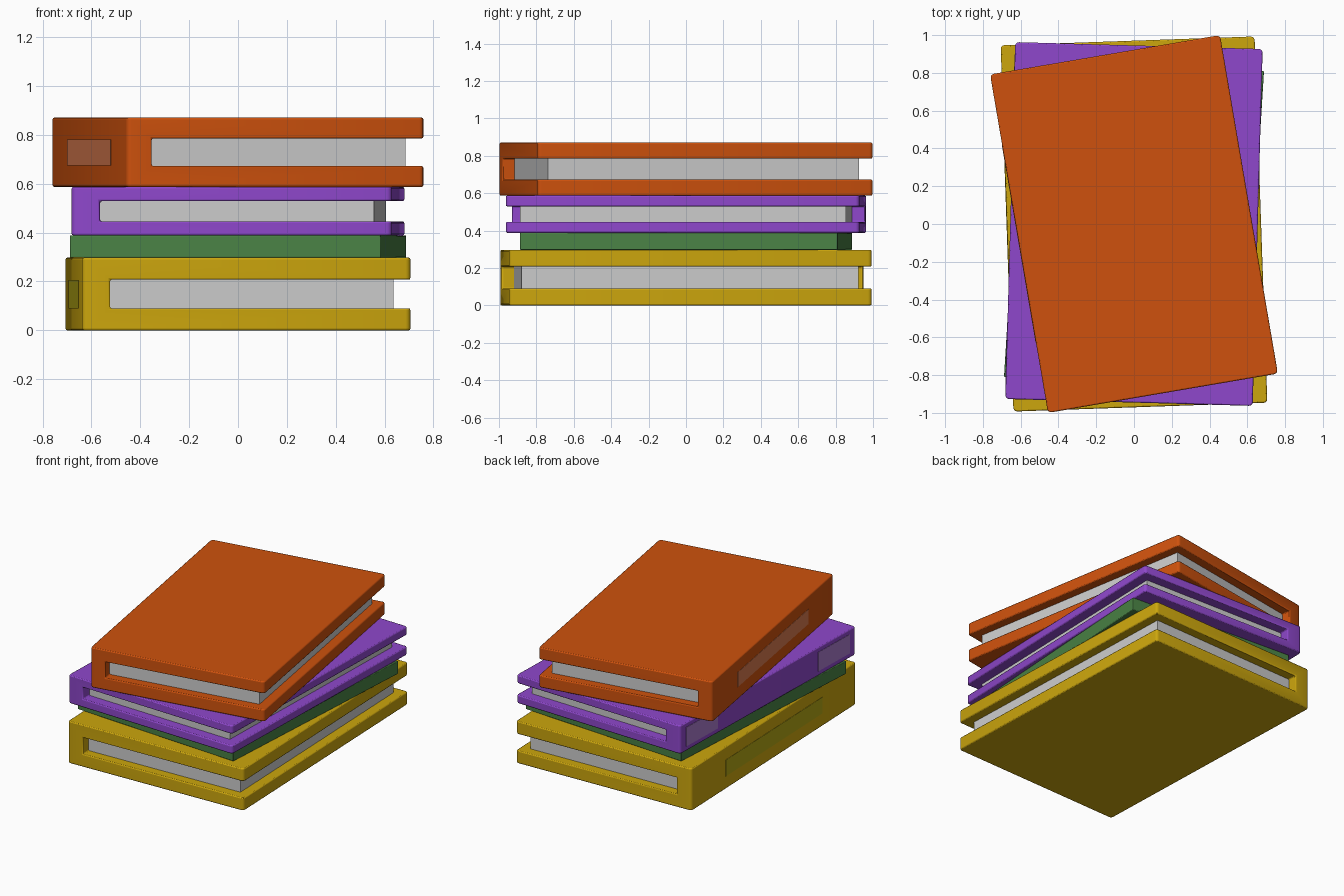
import bpy, bmesh
from math import radians
from mathutils import Matrix

if "Cube" in bpy.data.objects:
    bpy.data.objects.remove(bpy.data.objects["Cube"])


def material(name, srgb):
    lin = [c / 12.92 if c <= 0.04045 else ((c + 0.055) / 1.055) ** 2.4 for c in srgb]
    m = bpy.data.materials.new(name)
    m.diffuse_color = (*lin, 1)
    m.use_nodes = True
    m.node_tree.nodes["Principled BSDF"].inputs["Base Color"].default_value = m.diffuse_color
    return m


def finish(bm, name, angle, mat=None, bevel=0.0):
    bmesh.ops.recalc_face_normals(bm, faces=bm.faces)
    me = bpy.data.meshes.new(name)
    bm.to_mesh(me)
    bm.free()
    ob = bpy.data.objects.new(name, me)
    bpy.context.collection.objects.link(ob)
    ob.rotation_euler.z = radians(angle)
    if mat:
        me.materials.append(mat)
    if bevel:
        b = ob.modifiers.new("soft_edges", 'BEVEL')
        b.width, b.segments = bevel, 2
        b.limit_method, b.angle_limit = 'ANGLE', radians(40)
    bpy.context.view_layer.objects.active = ob
    ob.select_set(True)
    bpy.ops.object.shade_smooth_by_angle(angle=radians(35))
    ob.select_set(False)
    return ob


def box(name, lo, hi, angle, mat=None, bevel=0.0):
    size = [b - a for a, b in zip(lo, hi)]
    mid = [(a + b) / 2 for a, b in zip(lo, hi)]
    bm = bmesh.new()
    bmesh.ops.create_cube(bm, size=1, matrix=Matrix.Translation(mid) @ Matrix.Diagonal((*size, 1)))
    return finish(bm, name, angle, mat, bevel)


def hardback(name, w, d, z0, z1, board, spine, inset, angle, mat):
    # C-shaped cover: two boards joined by a spine at -x
    x, y, s = w / 2, d / 2, -w / 2 + spine
    profile = [(-x, z0), (x, z0), (x, z0 + board), (s, z0 + board),
               (s, z1 - board), (x, z1 - board), (x, z1), (-x, z1)]
    bm = bmesh.new()
    face = bm.faces.new([bm.verts.new((px, -y, pz)) for px, pz in profile])
    ext = bmesh.ops.extrude_face_region(bm, geom=[face])
    bmesh.ops.translate(bm, vec=(0, d, 0),
                        verts=[g for g in ext["geom"] if isinstance(g, bmesh.types.BMVert)])
    bmesh.ops.recalc_face_normals(bm, faces=bm.faces)
    # round the upright corners
    upright = [e for e in bm.edges
               if abs((e.verts[0].co - e.verts[1].co).normalized().z) > 0.9]
    bmesh.ops.bevel(bm, geom=upright, offset=0.02, segments=3, profile=0.5, affect='EDGES')
    finish(bm, name + "_cover", angle, mat, 0.01)
    # page block, set back from the board edges
    box(name + "_pages", (s - 0.01, -y + inset, z0 + board - 0.004),
        (x - inset, y - inset, z1 - board + 0.004), angle)


def label(name, w, y0, y1, z0, z1, angle, mat):
    box(name, (-w / 2 - 0.002, y0, z0), (-w / 2 + 0.01, y1, z1), angle, mat)


yellow = material("yellow_cloth", (0.80, 0.65, 0.05))
green = material("green_cloth", (0.29, 0.51, 0.27))
purple = material("purple_cloth", (0.56, 0.28, 0.80))
orange = material("orange_cloth", (0.81, 0.32, 0.05))
yellow_tag = material("olive_label", (0.70, 0.65, 0.08))
purple_tag = material("mauve_label", (0.66, 0.48, 0.80))
orange_tag = material("tan_label", (0.85, 0.48, 0.31))

# bottom book
hardback("yellow_book", 1.345, 1.94, 0.0, 0.297, 0.09, 0.115, 0.068, 2.0, yellow)
label("yellow_spine_label", 1.345, -0.57, 0.57, 0.09, 0.205, 2.0, yellow_tag)

# thin solid booklet
box("green_booklet", (-0.6375, -0.85, 0.297), (0.6375, 0.85, 0.388), -3.5, green, 0.004)

# purple book with a label at each end of the spine
hardback("purple_book", 1.31, 1.89, 0.388, 0.587, 0.058, 0.115, 0.073, -1.6, purple)
for side, y0, y1 in (("front", -0.88, -0.54), ("back", 0.54, 0.88)):
    label("purple_spine_label_" + side, 1.31, y0, y1, 0.42, 0.555, -1.6, purple_tag)

# top book
hardback("orange_book", 1.235, 1.818, 0.587, 0.87, 0.085, 0.105, 0.066, 9.7, orange)
label("orange_spine_label", 1.235, -0.53, 0.53, 0.675, 0.78, 9.7, orange_tag)
